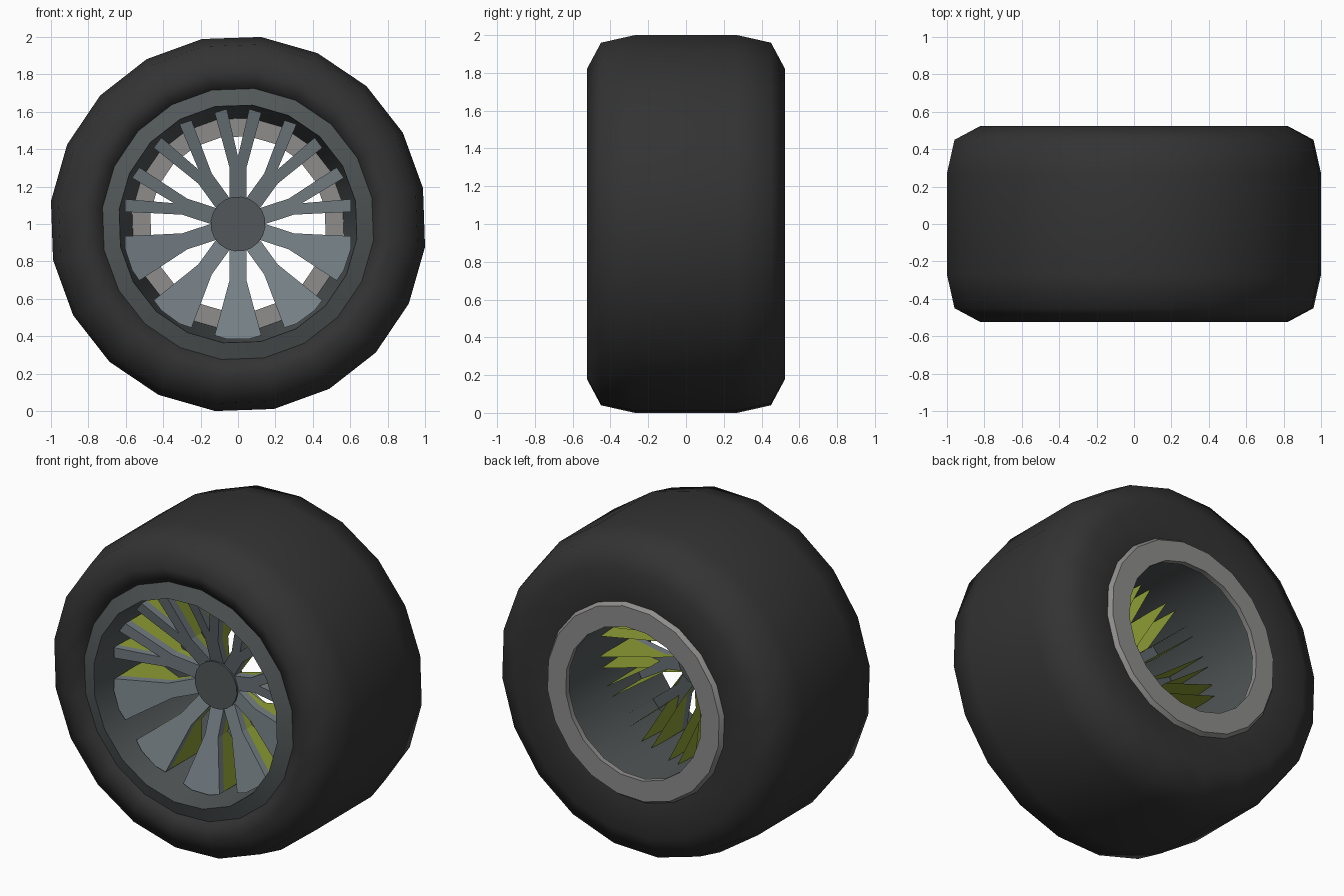
import bpy, bmesh, math

if "Cube" in bpy.data.objects:
    bpy.data.objects.remove(bpy.data.objects["Cube"])

def material(name, rgb):
    m = bpy.data.materials.new(name)
    m.diffuse_color = (*rgb, 1)
    m.use_nodes = True
    m.node_tree.nodes["Principled BSDF"].inputs["Base Color"].default_value = m.diffuse_color
    return m

RUBBER = material("black rubber", (0.033, 0.033, 0.033))
DARK = material("dark metal", (0.085, 0.097, 0.1))
STEEL = material("blue grey metal", (0.18, 0.215, 0.235))
GREY = material("light grey", (0.27, 0.265, 0.26))
GREEN = material("yellow green", (0.27, 0.34, 0.035))
SIDES, PHASE = 20, math.radians(11)

def finish(name, bm, mat, smooth_angle=None, recalc=True):
    if recalc:
        bmesh.ops.recalc_face_normals(bm, faces=bm.faces)
    me = bpy.data.meshes.new(name)
    bm.to_mesh(me)
    bm.free()
    me.materials.append(mat)
    if smooth_angle:
        for p in me.polygons:
            p.use_smooth = True
        me.set_sharp_from_angle(angle=math.radians(smooth_angle))
    ob = bpy.data.objects.new(name, me)
    ob.location.z = 1
    bpy.context.collection.objects.link(ob)
    return ob

def revolve(name, profile, mat, smooth_angle):
    """Turn a closed (y, radius) profile around the y axis."""
    bm = bmesh.new()
    rings = []
    for i in range(SIDES):
        a = PHASE + 2 * math.pi * i / SIDES
        rings.append([bm.verts.new((r * math.cos(a), y, r * math.sin(a))) for y, r in profile])
    n = len(profile)
    for i in range(SIDES):
        p, q = rings[i], rings[(i + 1) % SIDES]
        for j in range(n):
            k = (j + 1) % n
            bm.faces.new((p[j], p[k], q[k], q[j]))
    return finish(name, bm, mat, smooth_angle)

# Tyre
revolve("tyre", [(-0.49, 0.73), (-0.525, 0.826), (-0.45, 0.967), (-0.27, 1.0075),
                 (0.27, 1.0075), (0.45, 0.967), (0.525, 0.826), (0.495, 0.61),
                 (0.3, 0.64), (-0.3, 0.69)], RUBBER, 75)
# Front lip and tapering barrel
revolve("rim", [(-0.485, 0.735), (-0.522, 0.64), (0.49, 0.57), (0.49, 0.6),
                (-0.42, 0.68)], DARK, 40)
# Rear ring
revolve("rear_ring", [(0.485, 0.625), (0.522, 0.6), (0.522, 0.472), (0.488, 0.472)], GREY, 30)

# Hub cap
bm = bmesh.new()
front, back = [], []
for i in range(SIDES):
    a = PHASE + 2 * math.pi * i / SIDES
    for y, loop in ((-0.22, front), (-0.13, back)):
        loop.append(bm.verts.new((0.147 * math.cos(a), y, 0.147 * math.sin(a))))
bm.faces.new(front)
bm.faces.new(back)
for i in range(SIDES):
    j = (i + 1) % SIDES
    bm.faces.new((front[i], front[j], back[j], back[i]))
finish("hub", bm, DARK, 30)

# Y-shaped spokes: outline as (sideways, along the spoke)
half = [(0.06, 0.615), (0.125, 0.595), (0.045, 0.30), (0.045, 0.12)]
outline = [(0, 0.36)] + half + [(-u, r) for u, r in reversed(half)]

def front_y(r):
    return -0.2 - 0.17 * (r - 0.12) / 0.495

def fin_depth(r):
    if r < 0.2:
        return 0.055
    return 0.1 + 0.27 * (r - 0.30) / 0.3

bm, fins = bmesh.new(), bmesh.new()
for s in range(10):
    t = math.pi / 2 + s * math.pi / 5

    def place(b, u, r, y):
        return b.verts.new((r * math.cos(t) - u * math.sin(t), y,
                            r * math.sin(t) + u * math.cos(t)))
    f = [place(bm, u, r, front_y(r)) for u, r in outline]
    k = [place(bm, u, r, front_y(r) + 0.05) for u, r in outline]
    bm.faces.new(f)
    bm.faces.new(k)
    # green side walls behind each spoke, open at the back
    a = [place(fins, u, r, front_y(r) + 0.045) for u, r in outline]
    z = [place(fins, u, r, front_y(r) + fin_depth(r)) for u, r in outline]
    n = len(outline)
    for i in range(n):
        j = (i + 1) % n
        bm.faces.new((f[i], f[j], k[j], k[i]))
        if i not in (1, 4, n - 2):
            fins.faces.new((a[i], a[j], z[j], z[i]))
bmesh.ops.triangulate(bm, faces=[p for p in bm.faces if len(p.verts) > 4])
finish("spokes", bm, STEEL)
finish("spoke_fins", fins, GREEN)
